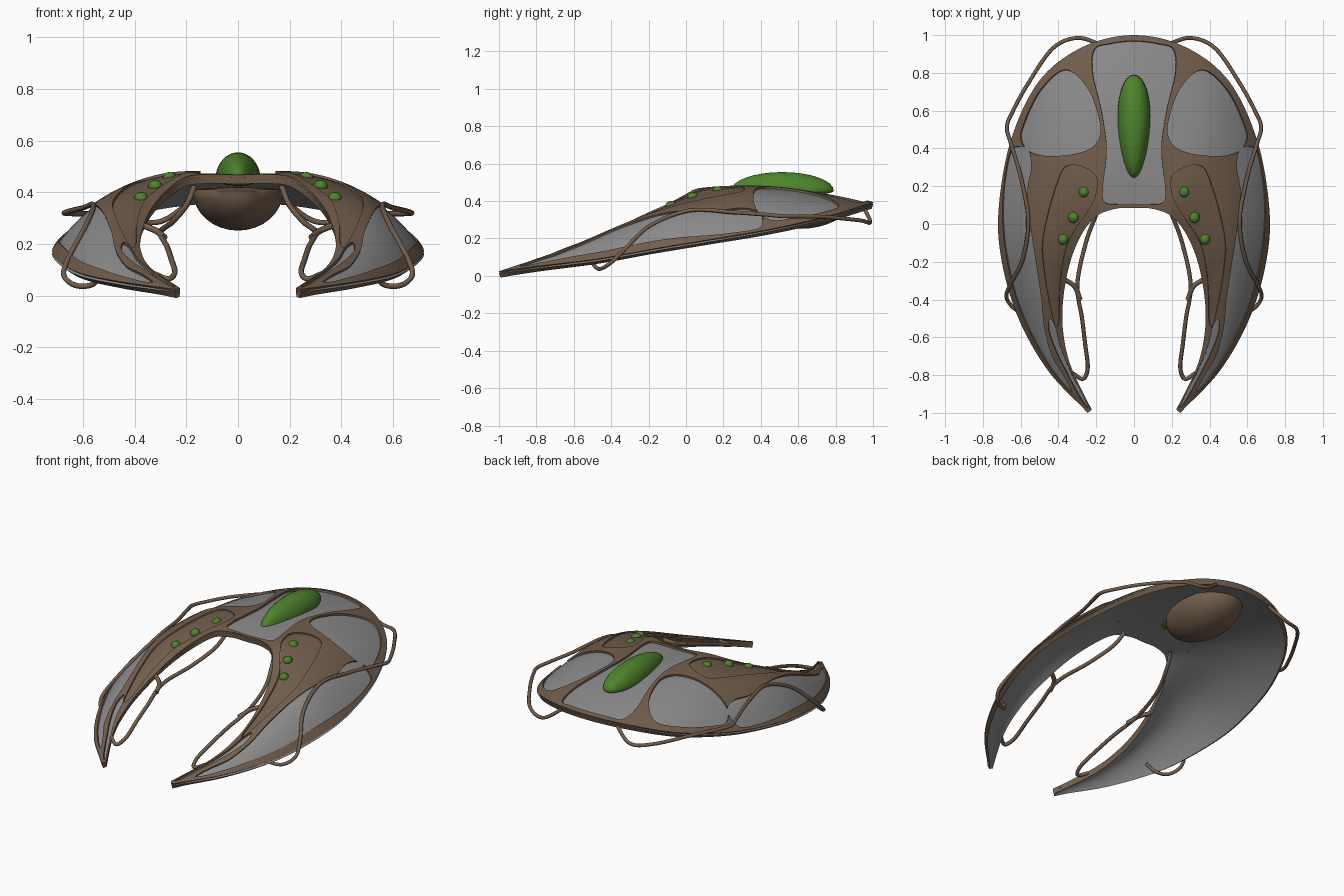
import bpy, bmesh, math
from mathutils import Vector, geometry
from mathutils.bvhtree import BVHTree
from mathutils.kdtree import KDTree

if "Cube" in bpy.data.objects:
    bpy.data.objects.remove(bpy.data.objects["Cube"])


def mat(name, col):
    m = bpy.data.materials.new(name)
    m.diffuse_color = (*col, 1)
    m.use_nodes = True
    m.node_tree.nodes["Principled BSDF"].inputs["Base Color"].default_value = m.diffuse_color
    return m


BROWN = mat("brown_frame", (0.17, 0.112, 0.073))
GREY = mat("grey_plate", (0.26, 0.26, 0.26))
GREEN = mat("green_glow", (0.075, 0.23, 0.025))


def smooth_path(pts, n, closed=False):
    """Catmull-Rom curve through the points, n samples per span."""
    p = [Vector(q) for q in pts]
    ext = [p[-1]] + p + p[:2] if closed else [2 * p[0] - p[1]] + p + [2 * p[-1] - p[-2]]
    out = []
    for i in range(len(ext) - 3):
        a, b, c, d = ext[i:i + 4]
        for k in range(n):
            t = k / n
            out.append(0.5 * (2 * b + (c - a) * t + (2 * a - 5 * b + 4 * c - d) * t * t
                              + (3 * b - a - 3 * c + d) * t ** 3))
    return out if closed else out + [p[-1]]


def finish(ob, angle=35):
    bpy.ops.object.select_all(action='DESELECT')
    ob.select_set(True)
    bpy.context.view_layer.objects.active = ob
    for name in [m.name for m in ob.modifiers]:
        bpy.ops.object.modifier_apply(modifier=name)
    bpy.ops.object.shade_smooth_by_angle(angle=math.radians(angle))


def sheet(name, verts, faces, drop, thick, mats, rim=0):
    """Surface patch lowered by drop and thickened downward."""
    bm = bmesh.new()
    vs = [bm.verts.new(v - Vector((0, 0, drop))) for v in verts]
    for f in faces:
        bm.faces.new([vs[i] for i in f])
    bmesh.ops.delete(bm, geom=[v for v in bm.verts if not v.link_faces], context='VERTS')
    bm.normal_update()
    bmesh.ops.reverse_faces(bm, faces=[f for f in bm.faces if f.normal.z < 0])
    me = bpy.data.meshes.new(name)
    bm.to_mesh(me)
    bm.free()
    ob = bpy.data.objects.new(name, me)
    bpy.context.collection.objects.link(ob)
    for m in mats:
        me.materials.append(m)
    s = ob.modifiers.new("thickness", 'SOLIDIFY')
    s.thickness, s.offset, s.material_offset_rim = thick, -1, rim
    finish(ob)


# Crescent stations, centre to tip: inner edge, outer edge, bulge
STATIONS = [
    ((0, .085, .468), (0, 1, .395), .045),
    ((.1, .08, .47), (.27, .938, .375), .05),
    ((.2, .04, .46), (.5, .76, .32), .065),
    ((.28, -.06, .405), (.65, .45, .25), .085),
    ((.34, -.21, .33), (.715, .1, .19), .095),
    ((.375, -.4, .24), (.705, -.17, .145), .08),
    ((.375, -.57, .17), (.62, -.48, .09), .05),
    ((.335, -.75, .105), (.46, -.77, .055), .02),
    ((.225, -.985, .03), (.245, -1, .025), 0)]


def edge(k):
    half = [s[k] if k < 2 else (s[k], 0, 0) for s in STATIONS]
    sx = -1 if k < 2 else 1
    return smooth_path([(sx * a, b, c) for a, b, c in half[:0:-1]] + half, 9)


# Lofted crescent surface
N = 20
grid = [a.lerp(b, j / N) + Vector((0, 0, 4 * h.x * j / N * (1 - j / N)))
        for a, b, h in zip(edge(0), edge(1), edge(2)) for j in range(N + 1)]
rows = len(grid) // (N + 1)
quads = [(k, k + N + 1, k + N + 2, k + 1)
         for i in range(rows - 1) for k in range(i * (N + 1), i * (N + 1) + N)]
bvh = BVHTree.FromPolygons(grid, quads)
kd = KDTree(len(grid))
for i, v in enumerate(grid):
    kd.insert((v.x, v.y, 0), i)
kd.balance()


def lift(p):
    """Put a plan point onto the crescent surface."""
    hit = bvh.ray_cast(Vector((p.x, p.y, 2)), Vector((0, 0, -1)))[0]
    z = hit.z if hit else grid[kd.find((p.x, p.y, 0))[1]].z
    return Vector((p.x, p.y, z))


def both(pts):
    return [pts, [(-x, y) for x, y in pts]]


# Panel outlines seen from above
half_mid = [(.13, .955), (.21, .925), (.22, .80), (.175, .61), (.145, .40), (.165, .19), (.155, .115), (.08, .103)]
middle = [(0, .97)] + half_mid + [(0, .103)] + [(-x, y) for x, y in half_mid[::-1]]
shoulder = [(.18, .53), (.23, .69), (.32, .80), (.40, .805), (.51, .69), (.585, .53), (.60, .45),
            (.56, .385), (.455, .36), (.32, .37), (.23, .40), (.187, .45)]
side = [(.61, .41), (.66, .37), (.695, .13), (.682, -.13), (.615, -.42), (.5, -.67), (.40, -.82), (.33, -.89),
        (.37, -.81), (.435, -.70), (.475, -.55), (.49, -.4), (.52, -.2), (.55, 0), (.565, .17), (.545, .3), (.56, .39)]
tip = [(.445, -.5), (.415, -.55), (.39, -.65), (.345, -.76), (.245, -.965), (.28, -.93), (.355, -.79),
       (.41, -.68), (.45, -.57)]
inset = [(.20, .25), (.28, .305), (.36, .305), (.40, .24), (.45, .08), (.485, -.1), (.475, -.25),
         (.45, -.4), (.415, -.54), (.395, -.5), (.39, -.3), (.35, -.1), (.245, .07), (.205, .15)]


def loops(outlines):
    return [smooth_path(o, 7, True) for o in outlines]


def inside(p, loop):
    odd = False
    for a, b in zip(loop, loop[1:] + loop[:1]):
        if (a.y > p.y) != (b.y > p.y) and p.x < a.x + (b.x - a.x) * (p.y - a.y) / (b.y - a.y):
            odd = not odd
    return odd


# Triangulate the plan with the panel outlines as creases
panels = loops([middle] + both(shoulder) + both(side) + both(tip))
insets = loops(both(inset))
border = [grid[i * (N + 1)].xy for i in range(rows)] + [grid[i * (N + 1) + N].xy for i in reversed(range(rows))]
plan = [grid[i * (N + 1) + j].xy for i in range(rows) for j in range(1, N)]
creases = []
for loop in panels + insets + [border]:
    n, m = len(plan), len(loop)
    plan += loop
    creases += [(n + i, n + (i + 1) % m) for i in range(m)]
flat, _, tris = geometry.delaunay_2d_cdt(plan, creases, [], 0, 1e-5)[:3]
frame_tris, inset_tris = [], []
for t in tris:
    c = (flat[t[0]] + flat[t[1]] + flat[t[2]]) / 3
    if any(inside(c, q) for q in insets):
        inset_tris.append(t)
    elif inside(c, border) and not any(inside(c, q) for q in panels):
        frame_tris.append(t)
lifted = [lift(p) for p in flat]

# Grey shell with brown rim, brown frame on top, brown inset panels
sheet("grey_shell", grid, quads, .012, .024, [GREY, BROWN], 1)
sheet("brown_frame", lifted, frame_tris, 0, .016, [BROWN])
sheet("inset_panels", lifted, inset_tris, .009, .01, [BROWN])


def ellipsoid(name, centre, radii, m, taper=0, seg=32, up=1, down=1):
    """Stretched sphere; up and down squash its two halves."""
    bpy.ops.mesh.primitive_uv_sphere_add(segments=seg, ring_count=seg // 2, radius=1)
    ob = bpy.context.object
    ob.name = name
    for v in ob.data.vertices:
        x, y, z = v.co
        z *= up if z > 0 else down
        v.co = Vector(centre) + Vector((x * radii[0] * (1 + taper * y), y * radii[1], z * radii[2]))
    ob.data.materials.append(m)
    finish(ob, 60)


# Canopy above, belly pod below
ellipsoid("green_canopy", (0, .515, .455), (.085, .275, .1), GREEN, .2, down=.3)
ellipsoid("belly_pod", (0, .61, .405), (.175, .27, .153), BROWN, .1, up=.1)


def tube(name, pts, r):
    cu = bpy.data.curves.new(name, 'CURVE')
    cu.dimensions, cu.bevel_depth, cu.bevel_resolution, cu.use_fill_caps = '3D', r, 2, True
    path = smooth_path(pts, 7)
    sp = cu.splines.new('POLY')
    sp.points.add(len(path) - 1)
    for p, q in zip(sp.points, path):
        p.co = (*q, 1)
    cu.materials.append(BROWN)
    ob = bpy.data.objects.new(name, cu)
    bpy.context.collection.objects.link(ob)
    bpy.ops.object.select_all(action='DESELECT')
    ob.select_set(True)
    bpy.context.view_layer.objects.active = ob
    bpy.ops.object.convert(target='MESH')
    finish(bpy.context.object, 60)


# Tendrils and beads on both sides
OUTER = [(.175, .95, .37), (.30, .985, .287), (.43, .93, .297), (.56, .745, .315), (.645, .59, .318),
         (.673, .51, .32), (.65, .42, .328), (.60, .25, .34), (.56, .02, .35), (.59, -.19, .27),
         (.655, -.32, .15), (.675, -.39, .08), (.63, -.45, .04), (.56, -.48, .045), (.53, -.52, .1)]
INNER = [(.17, .12, .42), (.2, .05, .35), (.255, -.1, .285), (.3, -.32, .245), (.275, -.5, .19), (.258, -.64, .14),
         (.245, -.76, .09), (.27, -.82, .065), (.325, -.79, .085)]
BRANCH = [(.285, -.4, .225), (.315, -.33, .25), (.375, -.29, .275)]
BEADS = [(.265, .17, .453), (.32, .035, .422), (.375, -.08, .375)]
for s, tag in ((1, "right"), (-1, "left")):
    for i, (x, y, z) in enumerate(BEADS):
        ellipsoid(f"green_bead_{tag}_{i}", (s * x, y, z), (.028, .03, .026), GREEN, 0, 16, down=.75)
    for nm, pts, r in (("outer_tendril", OUTER, .0105), ("inner_tendril", INNER, .011), ("tendril_branch", BRANCH, .013)):
        tube(f"{nm}_{tag}", [(s * x, y, z) for x, y, z in pts], r)
